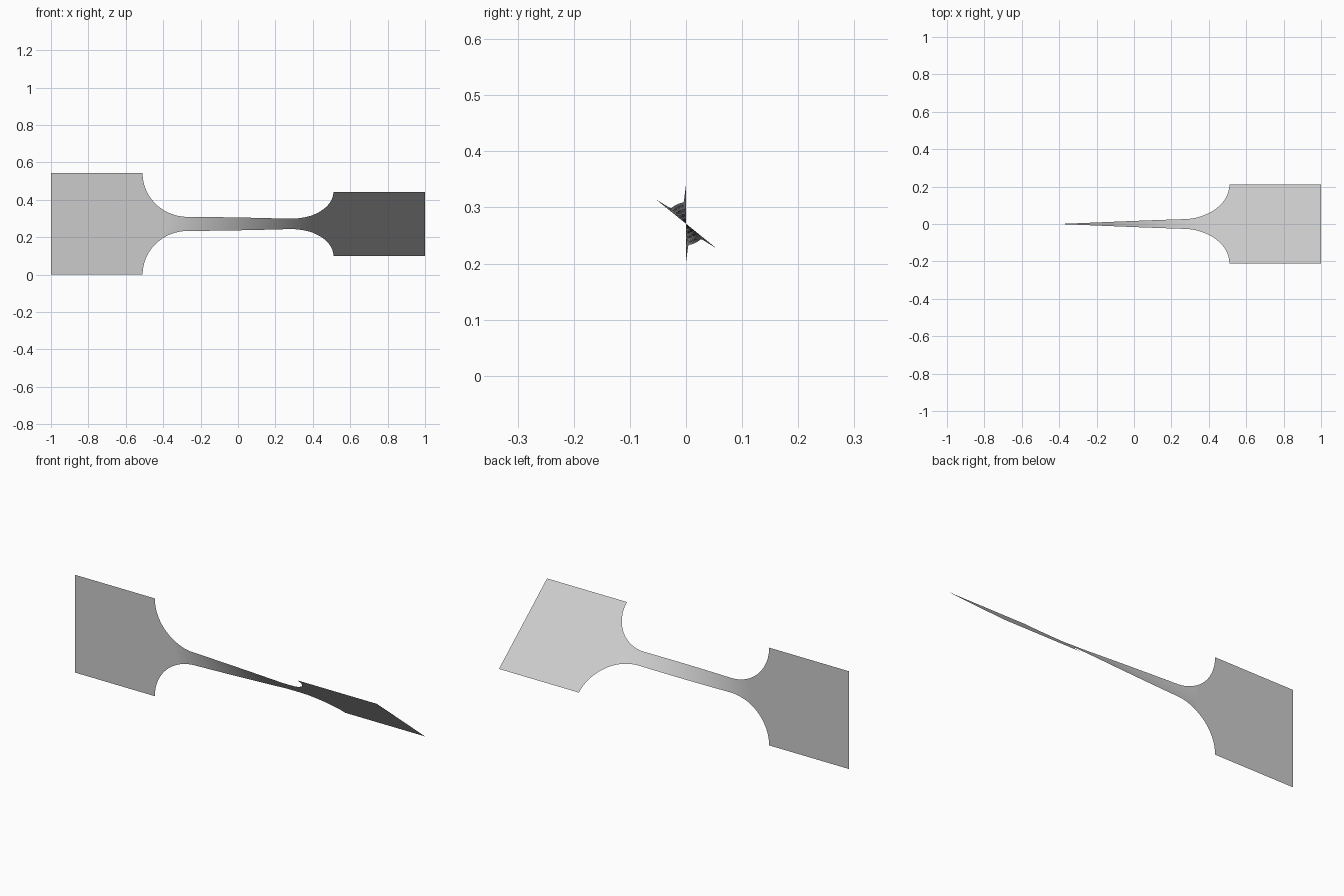
import bpy, bmesh, math

if "Cube" in bpy.data.objects:
    bpy.data.objects.remove(bpy.data.objects["Cube"])

MID_Z, HALF_W, NECK_W = 0.271, 0.271, 0.038   # centre height, plate and neck half widths
TAB_X, NECK_X, TWIST_X = 0.51, 0.27, 0.39     # where tabs, neck and twist end
TWIST = math.radians(51)


def half_width(x):
    """Wide tabs joined to a slim neck by quarter-round fillets."""
    x = abs(x)
    if x >= TAB_X - 1e-6:
        return HALF_W
    if x <= NECK_X:
        return NECK_W
    t = (x - NECK_X) / (TAB_X - NECK_X)
    return HALF_W - (HALF_W - NECK_W) * math.sqrt(max(0, 1 - t * t))


def angle(x):
    """Twist grows evenly along the middle of the strip."""
    return TWIST * min(1, max(0, (x + TWIST_X) / (2 * TWIST_X)))


# stations along the strip, denser round the fillets
fillet = [NECK_X + (TAB_X - NECK_X) * math.sin(math.pi / 2 * i / 24) for i in range(25)]
neck = [-NECK_X + 2 * NECK_X * i / 40 for i in range(1, 40)]
stations = [-1] + [-x for x in reversed(fillet)] + neck + fillet + [1]

# twisted thin test strip
bm = bmesh.new()
ACROSS = 8
rows = []
for x in stations:
    w, a = half_width(x), angle(x)
    row = []
    for j in range(ACROSS + 1):
        s = w * (2 * j / ACROSS - 1)
        row.append(bm.verts.new((x, -s * math.sin(a), MID_Z + s * math.cos(a))))
    rows.append(row)
for r0, r1 in zip(rows, rows[1:]):
    for j in range(ACROSS):
        f = bm.faces.new((r0[j], r1[j], r1[j + 1], r0[j + 1]))
        f.smooth = True
mesh = bpy.data.meshes.new("twisted_strip")
bm.to_mesh(mesh)
bm.free()

grey = bpy.data.materials.new("light grey")
grey.diffuse_color = (0.6, 0.6, 0.6, 1)
grey.use_nodes = True
grey.node_tree.nodes["Principled BSDF"].inputs["Base Color"].default_value = grey.diffuse_color
mesh.materials.append(grey)
strip = bpy.data.objects.new("twisted_strip", mesh)
bpy.context.collection.objects.link(strip)
